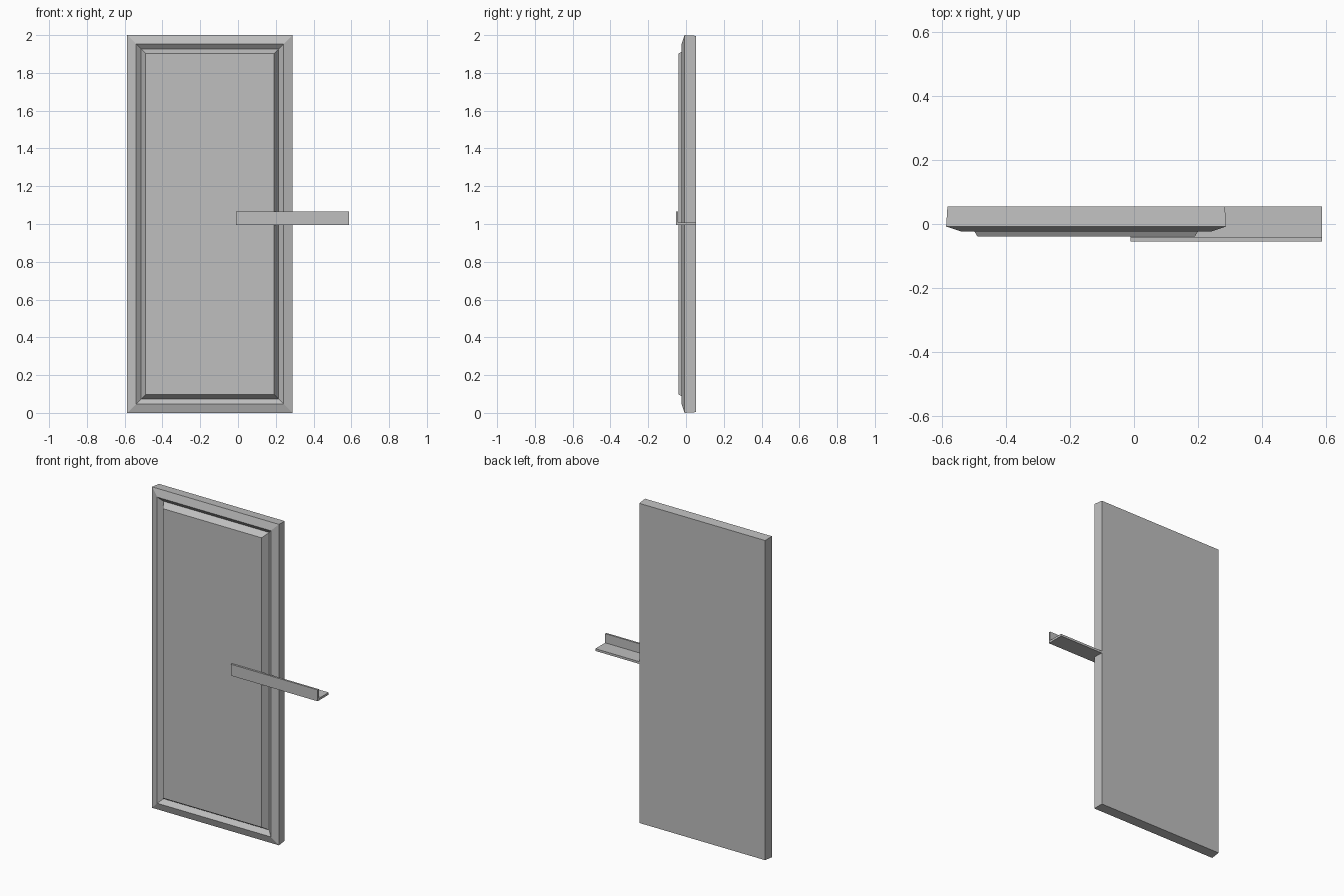
import bpy, bmesh

cube = bpy.data.objects.get("Cube")
if cube:
    bpy.data.objects.remove(cube, do_unlink=True)

grey = bpy.data.materials.new("light_grey")
grey.use_nodes = True
COLOUR = (0.52, 0.52, 0.52, 1)
grey.diffuse_color = COLOUR
grey.node_tree.nodes["Principled BSDF"].inputs["Base Color"].default_value = COLOUR


def finish(name, bm):
    bmesh.ops.recalc_face_normals(bm, faces=bm.faces)
    mesh = bpy.data.meshes.new(name)
    bm.to_mesh(mesh)
    bm.free()
    mesh.materials.append(grey)
    obj = bpy.data.objects.new(name, mesh)
    bpy.context.collection.objects.link(obj)
    return obj


def loft(name, loops):
    """Skin a closed solid through matching loops of points, capping both ends."""
    bm = bmesh.new()
    rings = [[bm.verts.new(p) for p in loop] for loop in loops]
    for a, b in zip(rings, rings[1:]):
        for i in range(len(a)):
            j = (i + 1) % len(a)
            bm.faces.new((a[i], a[j], b[j], b[i]))
    bm.faces.new(rings[0])
    bm.faces.new(rings[-1])
    return finish(name, bm)


# Door: rectangles stepped in from the edge, back to front
LEFT, RIGHT, HEIGHT = -0.587, 0.288, 2.0


def rectangle(inset, y):
    x0, x1, z0, z1 = LEFT + inset, RIGHT - inset, inset, HEIGHT - inset
    return [(x0, y, z0), (x1, y, z0), (x1, y, z1), (x0, y, z1)]


steps = [
    (0.004, 0.054),   # back face
    (0.0, -0.008),    # outer edge
    (0.046, -0.023),  # raised lip
    (0.073, 0.0),     # groove bottom
    (0.098, -0.039),  # raised panel
]
loft("door_panel", [rectangle(i, y) for i, y in steps])

# Angle bracket: L profile swept along x
profile = [(-0.054, 0.995), (0.054, 0.995), (0.054, 1.009),
           (-0.042, 1.009), (-0.042, 1.066), (-0.054, 1.066)]
loft("angle_bracket", [[(x, y, z) for y, z in profile] for x in (-0.011, 0.587)])
